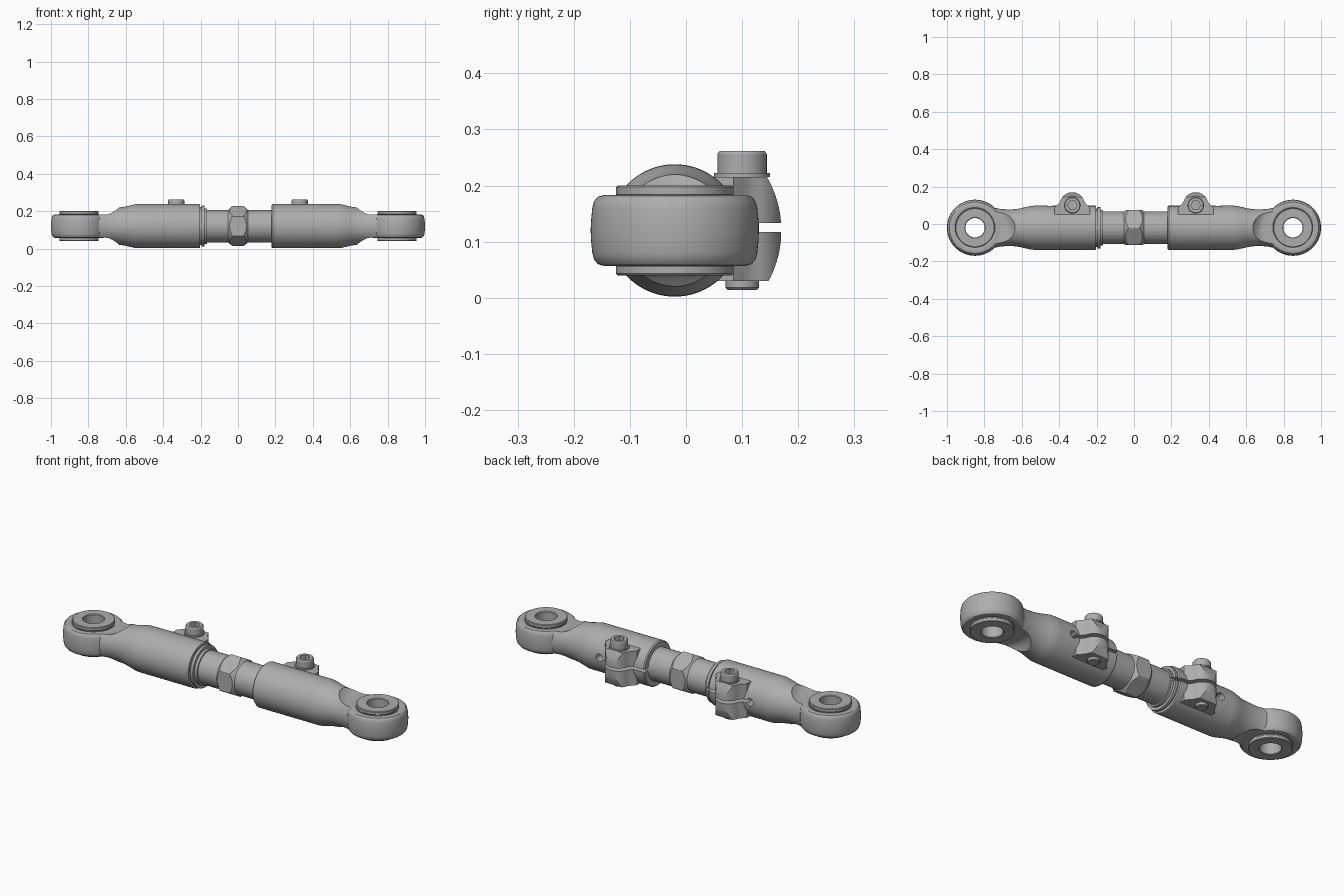
import bpy, bmesh, math
from mathutils import Matrix, Vector

cube = bpy.data.objects.get("Cube")
if cube:
    bpy.data.objects.remove(cube, do_unlink=True)

steel = bpy.data.materials.new("satin grey steel")
steel.use_nodes = True
GREY = (0.42, 0.42, 0.42, 1)
steel.diffuse_color = GREY
steel.node_tree.nodes["Principled BSDF"].inputs["Base Color"].default_value = GREY

AXIS_Y, AXIS_Z = -0.02, 0.12      # centre line of the rod
EYE_X, LUG_X, LUG_Y = 0.85, 0.33, 0.10


def finish(name, bm):
    bmesh.ops.recalc_face_normals(bm, faces=bm.faces)
    mesh = bpy.data.meshes.new(name)
    bm.to_mesh(mesh)
    bm.free()
    mesh.materials.append(steel)
    ob = bpy.data.objects.new(name, mesh)
    bpy.context.collection.objects.link(ob)
    return ob


def lathe(name, profile, axis, centre, segs=64, closed=False):
    """Spin (distance along axis, radius) points about an axis."""
    bm = bmesh.new()
    rings = []
    for a, r in profile:
        ring = []
        for i in range(segs):
            t = math.tau * i / segs
            c, s = r * math.cos(t), r * math.sin(t)
            p = {"x": (a, s, c), "y": (s, a, c), "z": (c, s, a)}[axis]
            ring.append(bm.verts.new(Vector(centre) + Vector(p)))
        rings.append(ring)
    pairs = list(zip(rings, rings[1:]))
    if closed:
        pairs.append((rings[-1], rings[0]))
    else:
        bm.faces.new(rings[0])
        bm.faces.new(rings[-1])
    for lo, hi in pairs:
        for i in range(segs):
            j = (i + 1) % segs
            bm.faces.new((lo[i], lo[j], hi[j], hi[i]))
    return finish(name, bm)


def prism(name, outline, z0, z1):
    """Extrude an xy outline upward."""
    bm = bmesh.new()
    face = bm.faces.new([bm.verts.new((x, y, z0)) for x, y in outline])
    ext = bmesh.ops.extrude_face_region(bm, geom=[face])["geom"]
    verts = [v for v in ext if isinstance(v, bmesh.types.BMVert)]
    bmesh.ops.translate(bm, verts=verts, vec=(0, 0, z1 - z0))
    return finish(name, bm)


def boolean(ob, tool, operation="DIFFERENCE"):
    mod = ob.modifiers.new("cut", "BOOLEAN")
    mod.operation, mod.object, mod.solver = operation, tool, "EXACT"
    bpy.context.view_layer.objects.active = ob
    bpy.ops.object.modifier_apply(modifier=mod.name)
    bpy.data.objects.remove(tool, do_unlink=True)


def mirrored(half):
    """Reflect a half profile given as (radius, height)."""
    return [(z, r) for r, z in half] + [(-z, r) for r, z in reversed(half)]


def build_end(side, inner_end):
    parts = []
    # Tubular body tapering to a neck
    body = lathe(side + "_socket_body", inner_end + [
        (0.53, 0.118), (0.55, 0.117), (0.58, 0.110), (0.61, 0.103),
        (0.64, 0.099), (0.68, 0.098), (0.71, 0.100), (0.742, 0.106)],
        "x", (0, AXIS_Y, AXIS_Z), 80)
    # Flats on the neck with a scooped shoulder around the eye
    for sign in (1, -1):
        scoop = [(0.16, 0.061), (0.175, 0.064), (0.19, 0.073), (0.205, 0.087),
                 (0.22, 0.106), (0.23, 0.13)]
        boolean(body, lathe("scoop", [(sign * z, r) for r, z in scoop],
                            "z", (EYE_X, AXIS_Y, AXIS_Z), 96))
    # Clamp lug: rounded boss with flared roots, domed on its outer side
    arc = [(LUG_X + 0.067 * math.cos(math.radians(a)),
            0.103 + 0.067 * math.sin(math.radians(a))) for a in range(15, 166, 10)]
    root = [(0.095, 0.02), (0.095, 0.085), (0.083, 0.098), (0.072, 0.11)]
    outline = ([(LUG_X + u, y) for u, y in root] + arc
               + [(LUG_X - u, y) for u, y in reversed(root)])
    lug = prism("lug", outline, 0.03, 0.215)
    boolean(lug, lathe("dome", [(0.1, 0.19), (0.6, 0.19)], "x",
                       (0, AXIS_Y, AXIS_Z), 96), "INTERSECT")
    boolean(body, lug, "UNION")
    # Clamping slit ending in a relief hole
    slit = [(0.1, 0.06), (0.45, 0.06), (0.45, 0.3), (0.1, 0.3)]
    boolean(body, prism("slit", slit, 0.117, 0.133))
    boolean(body, lathe("relief", [(0.04, 0.02), (0.2, 0.02)], "y",
                        (0.45, 0, 0.125), 24))
    parts.append(body)
    # Eye and its bearing ring
    eye_half = [(0.100, 0.052), (0.111, 0.061), (0.127, 0.063), (0.137, 0.060),
                (0.144, 0.052), (0.147, 0.040), (0.149, 0.020)]
    eye_half = list(reversed(eye_half))
    eye = mirrored(list(reversed(eye_half)))
    eye.insert(len(eye) // 2, (0, 0.15))
    parts.append(lathe(side + "_eye", eye, "z", (EYE_X, AXIS_Y, AXIS_Z), 80, True))
    ring = mirrored([(0.052, 0.077), (0.055, 0.080), (0.102, 0.080),
                     (0.105, 0.077), (0.105, 0.064), (0.101, 0.060)])
    parts.append(lathe(side + "_bearing_ring", ring, "z",
                       (EYE_X, AXIS_Y, AXIS_Z), 64, True))
    # Clamp bolt with a hexagonal socket
    bolt = lathe(side + "_clamp_bolt", [
        (0.014, 0.026), (0.018, 0.030), (0.215, 0.030), (0.215, 0.050),
        (0.222, 0.050), (0.222, 0.044), (0.256, 0.044), (0.262, 0.040)],
        "z", (LUG_X, LUG_Y, 0), 40)
    boolean(bolt, lathe("socket", [(0.235, 0.026), (0.3, 0.026)], "z",
                        (LUG_X, LUG_Y, 0), 6))
    parts.append(bolt)
    if side == "right":
        for ob in parts:
            ob.data.transform(Matrix.Scale(-1, 4, (1, 0, 0)))
            ob.data.flip_normals()
    return parts


objects = build_end("left", [(0.18, 0.113), (0.186, 0.118)])
# The other end carries a grooved collar
objects += build_end("right", [
    (0.165, 0.095), (0.18, 0.095), (0.18, 0.110), (0.195, 0.110),
    (0.195, 0.102), (0.203, 0.102), (0.203, 0.116), (0.206, 0.118)])

# Central adjusting rod and its hexagonal grip
objects.append(lathe("adjusting_rod", [(-0.22, 0.087), (0.22, 0.087)],
                     "x", (0, AXIS_Y, AXIS_Z), 64))
grip = lathe("hex_grip", [(-0.06, 0.108), (0.06, 0.108)], "x",
             (0, AXIS_Y, AXIS_Z), 6)
boolean(grip, lathe("chamfer", [(-0.055, 0.085), (-0.03, 0.107),
                                (0.03, 0.107), (0.055, 0.085)],
                    "x", (0, AXIS_Y, AXIS_Z), 64), "INTERSECT")
objects.append(grip)

bpy.ops.object.select_all(action="DESELECT")
for ob in objects:
    ob.select_set(True)
bpy.context.view_layer.objects.active = objects[0]
bpy.ops.object.shade_smooth_by_angle(angle=math.radians(30))
